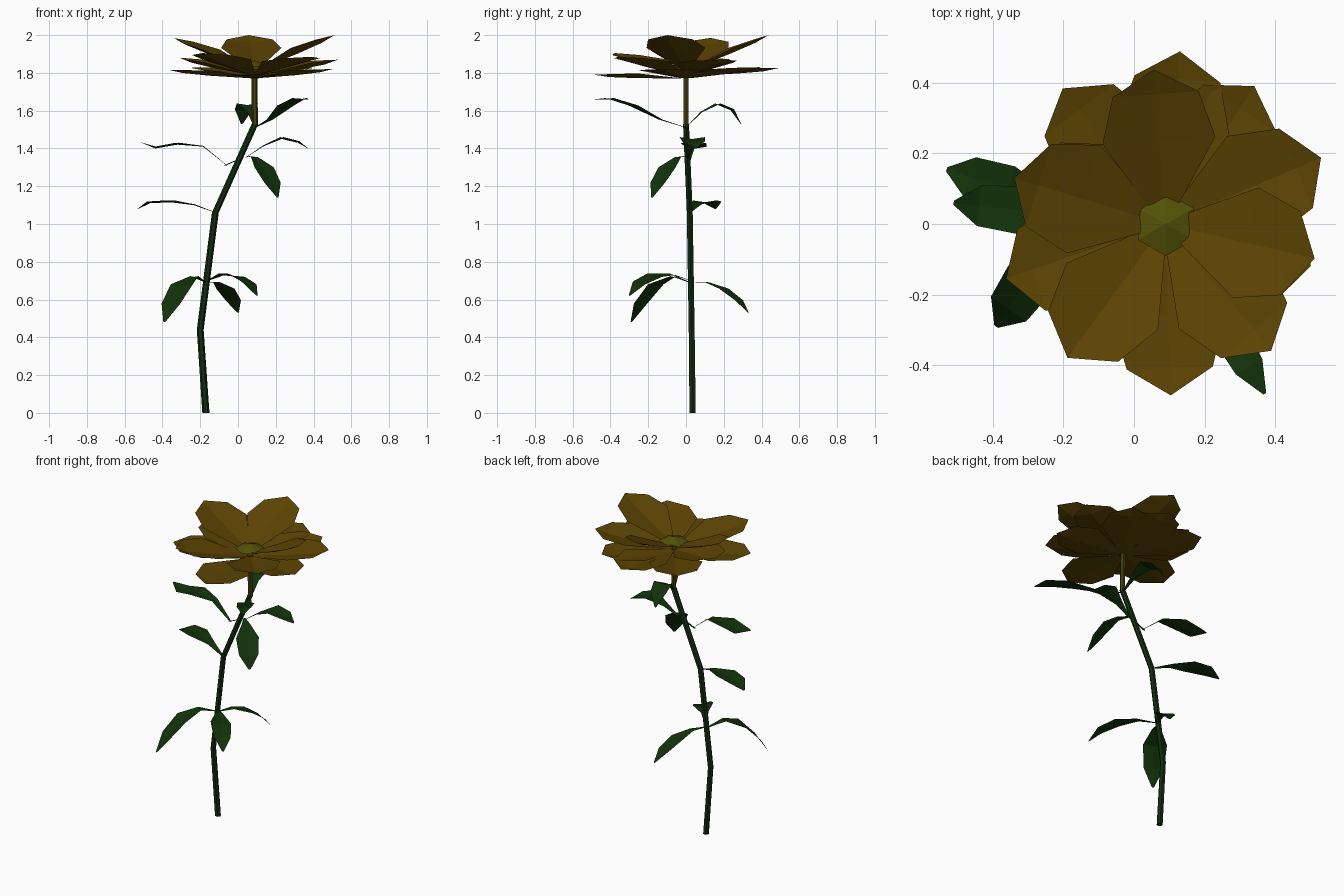
import bpy, bmesh
from math import sin, cos, radians, pi
from mathutils import Vector

if "Cube" in bpy.data.objects:
    bpy.data.objects.remove(bpy.data.objects["Cube"])


def material(name, rgb):
    m = bpy.data.materials.new(name)
    m.diffuse_color = (*rgb, 1)
    m.use_nodes = True
    m.node_tree.nodes["Principled BSDF"].inputs["Base Color"].default_value = m.diffuse_color
    return m


STEM = material("stem_green", (0.006, 0.026, 0.004))
LEAF = material("leaf_green", (0.006, 0.032, 0.003))
STALK = material("stalk_olive", (0.060, 0.050, 0.004))
PETAL = material("petal_gold", (0.110, 0.058, 0.001))
CENTRE = material("centre_yellow", (0.090, 0.085, 0.002))


def make(name, bm, mat):
    me = bpy.data.meshes.new(name)
    bm.to_mesh(me)
    bm.free()
    me.materials.append(mat)
    ob = bpy.data.objects.new(name, me)
    bpy.context.collection.objects.link(ob)
    return ob


def skin(bm, rows, closed=False):
    """Bridge consecutive rows of points with quads."""
    vr = [[bm.verts.new(p) for p in row] for row in rows]
    for a, b in zip(vr, vr[1:]):
        n = len(a)
        for i in range(n if closed else n - 1):
            j = (i + 1) % n
            bm.faces.new((a[i], a[j], b[j], b[i]))
    return vr


def tube(name, path, mat, sides=6):
    bm = bmesh.new()
    rows = [[(x + r * cos(2 * pi * i / sides), y + r * sin(2 * pi * i / sides), z)
             for i in range(sides)] for x, y, z, r in path]
    vr = skin(bm, rows, True)
    bm.faces.new(vr[0][::-1])
    bm.faces.new(vr[-1])
    return make(name, bm, mat)


# Bent stem, the flower stalk above it and one bare leaf stalk
tube("stem", [(-.17, .035, 0, .019), (-.20, .03, .44, .018), (-.12, .02, 1.06, .018),
              (.09, 0, 1.53, .018)], STEM)
tube("flower_stalk", [(.09, 0, 1.52, .016), (.086, 0, 1.79, .016)], STALK)
tube("leaf_stalk", [(-.07, .01, 1.31, .006), (.01, .01, 1.345, .006)], LEAF)


# Leaves: narrow at the stem, widest past the middle, creased, optionally rolled
def leaf(name, base, tip, heights, scale=1, roll=0):
    bm = bmesh.new()
    b, t = Vector(base), Vector(tip)
    side = Vector((b.y - t.y, t.x - b.x, 0)).normalized()
    side = (side + Vector((0, 0, roll))).normalized()
    rows = []
    for f, w, z in zip((0, .28, .58, .84, 1), (.006, .025, .068, .058, .006), heights):
        c = b.lerp(t, f).to_3d()
        c.z = z
        w *= scale
        up = Vector((0, 0, w * .15))
        rows.append([c - side * w + up, c, c + side * w + up])
    skin(bm, rows)
    make(name, bm, LEAF)


LEAVES = [
    ((-.17, .02), (-.39, -.29), (.69, .72, .67, .57, .48), 1.05),
    ((-.16, .02), (.00, .33), (.69, .69, .65, .59, .53), .8),
    ((-.16, .02), (.10, -.30), (.70, .73, .72, .68, .62), .9, -.15),
    ((-.12, .02), (-.53, .155), (1.06, 1.10, 1.115, 1.11, 1.08)),
    ((-.06, .01), (-.51, .06), (1.31, 1.41, 1.42, 1.40, 1.43)),
    ((.04, .01), (.21, -.18), (1.36, 1.35, 1.29, 1.21, 1.14)),
    ((.04, .01), (.37, .05), (1.35, 1.41, 1.45, 1.43, 1.40)),
    ((.09, 0), (.37, -.48), (1.51, 1.55, 1.62, 1.66, 1.66), .75),
    ((.09, 0), (.02, .29), (1.51, 1.59, 1.63, 1.60, 1.53), .85),
]
for i, spec in enumerate(LEAVES):
    leaf(f"leaf_{i + 1}", *spec)


# Petals: cupped fans with a pointed tip, in three layers
def petal(name, angle, length, z0, z1, cup):
    bm = bmesh.new()
    a = radians(angle)
    out, side = Vector((cos(a), sin(a), 0)), Vector((-sin(a), cos(a), 0))
    rows = []
    for f, w, lift in ((.04, .02, 0), (.54, .160, cup), (.84, .122, cup * .6)):
        c = Vector((.087, 0, z0 + (z1 - z0) * f)) + out * (length * f)
        c.z -= cup * .35 * (f > .1)
        up = Vector((0, 0, lift))
        rows.append([c - side * w + up, c, c + side * w + up])
    vr = skin(bm, rows)
    tip = bm.verts.new(Vector((.087, 0, z1)) + out * length)
    l, m, r = vr[-1]
    bm.faces.new((l, m, tip))
    bm.faces.new((m, r, tip))
    make(name, bm, PETAL)


LAYERS = {
    "lower_petal": [(-88, .485, 1.77, 1.79, .025), (-161, .475, 1.77, 1.815, .025),
                    (127, .48, 1.77, 1.83, .025), (57, .465, 1.77, 1.83, .025),
                    (-16, .43, 1.77, 1.82, .025)],
    "middle_petal": [(85, .49, 1.785, 1.825, .03), (23, .48, 1.785, 1.87, .035),
                     (-50, .468, 1.785, 1.885, .035), (-126, .468, 1.785, 1.905, .035),
                     (161, .42, 1.785, 1.88, .03)],
    "upper_petal": [(94, .438, 1.81, 2.0, .03), (-13, .435, 1.81, 2.0, .03),
                    (163, .445, 1.81, 1.985, .03)],
}
for layer, petals in LAYERS.items():
    for i, spec in enumerate(petals):
        petal(f"{layer}_{i + 1}", *spec)

# Low faceted flower centre
bm = bmesh.new()
bmesh.ops.create_cone(bm, cap_ends=True, segments=6, radius1=.09, radius2=0, depth=.03)
bmesh.ops.translate(bm, vec=(.09, 0, 1.85), verts=bm.verts)
make("flower_centre", bm, CENTRE)
